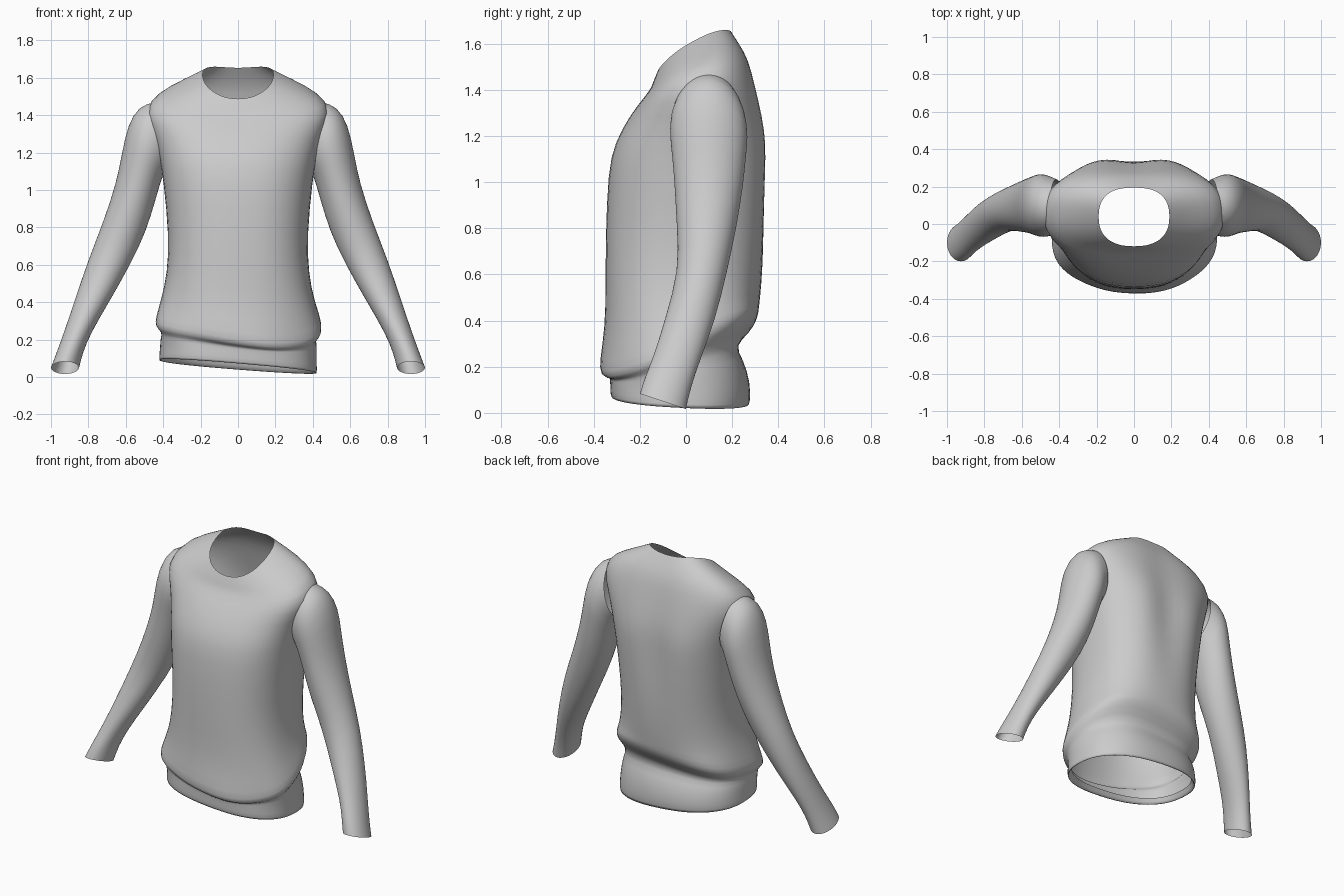
import bpy, bmesh, math
from mathutils import Vector

cube = bpy.data.objects.get("Cube")
if cube:
    bpy.data.objects.remove(cube)

SEGMENTS = 32
UNIT = 0.01  # slice measurements are in hundredths

cloth = bpy.data.materials.new("light grey cloth")
cloth.use_nodes = True
grey = (0.6, 0.6, 0.6, 1)
cloth.diffuse_color = grey
cloth.node_tree.nodes["Principled BSDF"].inputs["Base Color"].default_value = grey


def loft(name, rings):
    """Skin a list of closed point rings into an open smooth tube."""
    bm = bmesh.new()
    loops = [[bm.verts.new(point) for point in ring] for ring in rings]
    for low, high in zip(loops, loops[1:]):
        for i in range(SEGMENTS):
            j = (i + 1) % SEGMENTS
            bm.faces.new((low[i], low[j], high[j], high[i]))
    bmesh.ops.recalc_face_normals(bm, faces=bm.faces)
    mesh = bpy.data.meshes.new(name)
    bm.to_mesh(mesh)
    bm.free()
    mesh.materials.append(cloth)
    mesh.shade_smooth()
    garment = bpy.data.objects.new(name, mesh)
    bpy.context.collection.objects.link(garment)
    soften = garment.modifiers.new("soften", 'SUBSURF')
    soften.levels = soften.render_levels = 1


def ring_angles():
    return [math.tau * i / SEGMENTS for i in range(SEGMENTS)]


def rounded(value):
    """Squarer than an ellipse, like a torso seen from above."""
    return math.copysign(abs(value) ** 0.83, value)


def bell(value, centre, width):
    return math.exp(-((value - centre) / width) ** 2)


def body_ring(height, half_width, front, back):
    """Body slice; hem, waist fold, spine and yoke follow from its height."""
    z = height * UNIT
    middle, depth = (front + back) / 2 * UNIT, (back - front) / 2 * UNIT
    hem = max(0, 1 - z / 0.3)
    fold = bell(z, 0.3, 0.13)
    spine = 0.05 * bell(z, 1.1, 0.3)
    yoke = max(0, z - 1.33)
    slope = 0.3 * fold - 0.08 * hem + 2.4 * yoke
    ring = []
    for angle in ring_angles():
        across, along = rounded(math.cos(angle)), rounded(math.sin(angle))
        swell = 1 + 0.02 * fold * math.sin(5 * angle + 9 * z)
        x = across * half_width * UNIT * swell
        y = middle + along * depth * swell
        if along > 0:
            y -= spine * bell(x, 0, 0.11)
        lift = slope * y - 0.1 * hem * x + 0.4 * fold * x * y
        if yoke:
            lift += 0.045 * across * across
        ring.append(Vector((x, y, z + lift)))
    return ring


def sleeve_ring(inner_x, inner_z, outer_x, outer_z, front, back):
    """Sleeve slice through an inner and an outer point, tilted at the cuff."""
    inner = Vector((inner_x, 0, inner_z)) * UNIT
    outer = Vector((outer_x, 0, outer_z)) * UNIT
    middle, depth = (front + back) / 2 * UNIT, (back - front) / 2 * UNIT
    tilt = 0.4 * max(0, 1 - inner.z / 0.3)
    ring = []
    for angle in ring_angles():
        point = inner.lerp(outer, (1 + math.cos(angle)) / 2)
        swing = math.sin(angle) * depth
        ring.append(point + Vector((0, middle + swing, -tilt * swing)))
    return ring


# Body: turned-in hem, overhanging waist fold, chest, shoulders, neckline
# Each slice: height, half width, front, back
body = [
    (10, 40, -30, 25),
    (4.5, 42, -32, 27),
    (6, 42.5, -33, 28),
    (13, 42, -33, 28),
    (20, 42, -33, 25),
    (24, 41, -33, 21),
    (28, 45, -37, 29),
    (33, 44, -37, 32),
    (42, 41, -35, 32),
    (55, 38, -35, 33),
    (75, 37, -35, 35),
    (105, 40, -34, 37),
    (117, 42, -31, 37),
    (128, 45, -25, 35),
    (138, 51, -19, 31),
    (145, 43, -15, 28),
    (150, 31, -14, 24),
    (155, 19, -12, 20),
]
loft("sweater_body", [body_ring(*slice_) for slice_ in body])

# Sleeves: from armhole to open cuff
# Each slice: inner x and z, outer x and z, front, back
sleeve = [
    (38, 111, 45, 147, -5, 24),
    (40, 108, 53, 145, -7, 26),
    (41, 105, 59, 135, -7, 27),
    (42, 102, 62, 120, -6, 26),
    (44, 95, 65, 104, -5, 25),
    (49, 78, 72, 83, -4, 22),
    (57, 61, 80, 63, -3, 18),
    (69, 40, 87, 42, -9, 13),
    (79, 23, 93, 24, -14, 6),
    (83, 13, 97, 13, -18, 2),
    (85, 5, 100, 5, -20, 0),
]
for side, sign in (("left", 1), ("right", -1)):
    mirror = Vector((sign, 1, 1))
    loft(side + "_sleeve", [[point * mirror for point in sleeve_ring(*slice_)]
                            for slice_ in sleeve])
